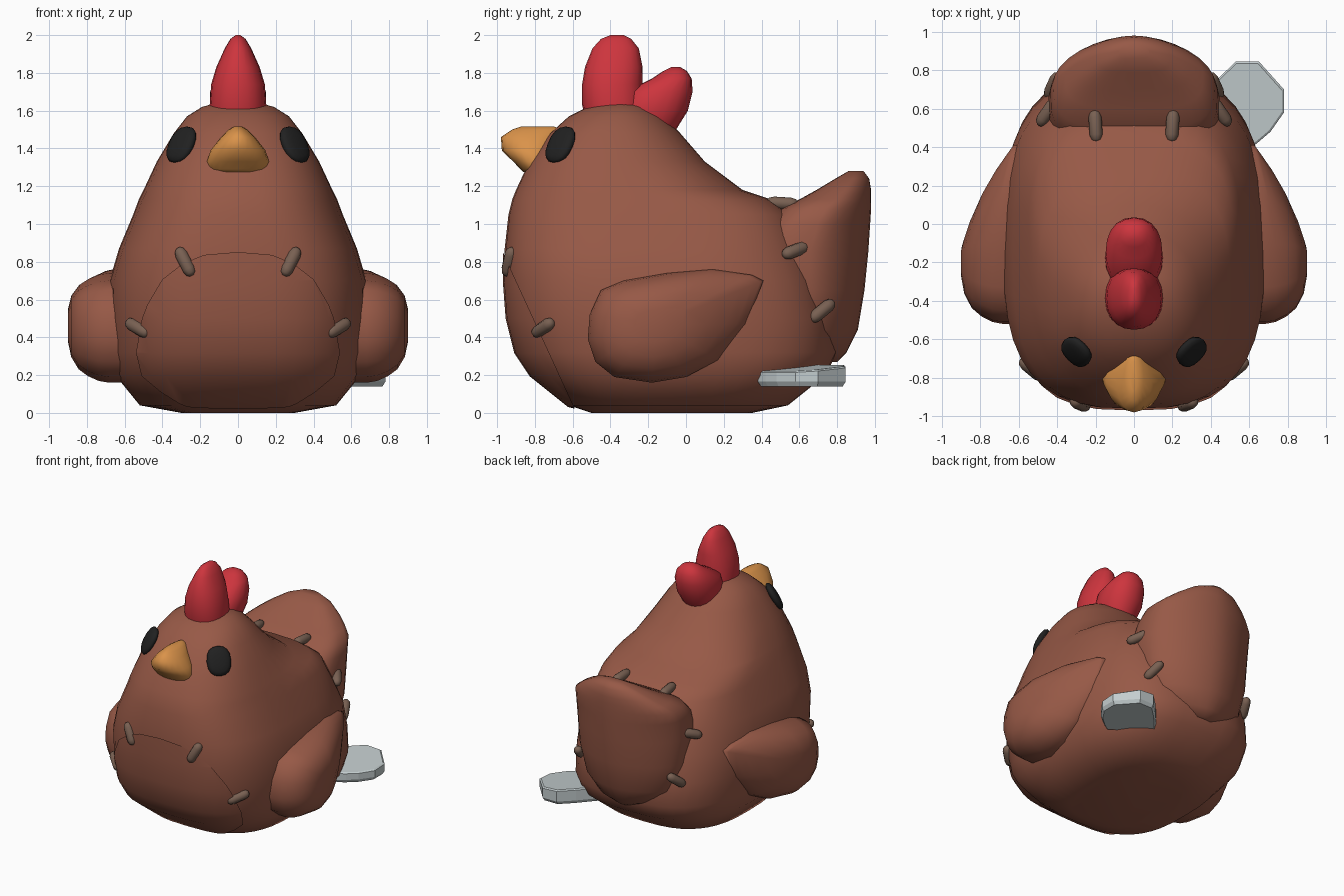
import bpy, bmesh, math
from mathutils import Vector

if "Cube" in bpy.data.objects:
    bpy.data.objects.remove(bpy.data.objects["Cube"])


def material(name, rgb):
    m = bpy.data.materials.new(name)
    m.diffuse_color = (*rgb, 1)
    m.use_nodes = True
    m.node_tree.nodes["Principled BSDF"].inputs["Base Color"].default_value = m.diffuse_color
    return m


BROWN = material("brown felt", (0.31, 0.10, 0.062))
RED = material("comb red", (0.61, 0.035, 0.047))
ORANGE = material("beak orange", (0.70, 0.29, 0.068))
BLACK = material("eye black", (0.015, 0.015, 0.015))
THREAD = material("thread brown", (0.19, 0.118, 0.085))
GREY = material("metal grey", (0.55, 0.61, 0.62))


def finish(bm, name, mat, angle=60):
    bmesh.ops.recalc_face_normals(bm, faces=bm.faces)
    me = bpy.data.meshes.new(name)
    bm.to_mesh(me)
    bm.free()
    ob = bpy.data.objects.new(name, me)
    bpy.context.collection.objects.link(ob)
    me.materials.append(mat)
    if angle:
        bpy.ops.object.select_all(action='DESELECT')
        ob.select_set(True)
        bpy.context.view_layer.objects.active = ob
        bpy.ops.object.shade_smooth_by_angle(angle=math.radians(angle))
    return ob


def skin(rings):
    """Closed skin through equal-length rings of points."""
    bm = bmesh.new()
    vs = [[bm.verts.new(p) for p in r] for r in rings]
    n = len(vs[0])
    for a, b in zip(vs, vs[1:]):
        for i in range(n):
            j = (i + 1) % n
            bm.faces.new((a[i], a[j], b[j], b[i]))
    bm.faces.new(vs[0])
    bm.faces.new(vs[-1])
    bmesh.ops.recalc_face_normals(bm, faces=bm.faces)
    return bm


def spow(v, p):
    return math.copysign(abs(v) ** p, v)


def loft(rows, nf=2.2, nb=2.2, seg=32):
    """Rows are (z, front y, back y, half width, optional back, front exponent)."""
    rings = []
    for z, yf, yb, w, *e in rows:
        c, d = (yf + yb) / 2, (yb - yf) / 2
        back = e[0] if e else nb
        front = e[1] if len(e) > 1 else nf
        ring = []
        for i in range(seg):
            t = 2 * math.pi * i / seg
            s = math.sin(t)
            p = 2 / (back if s > 0 else front)
            ring.append((w * spow(math.cos(t), p), c + d * spow(s, p), z))
        rings.append(ring)
    return skin(rings)


# Body
BODY = [(0, -.5, .35, .30), (.04, -.62, .54, .52), (.2, -.82, .74, .65),
        (.32, -.90, .80, .675), (.5, -.945, .78, .685), (.7, -.96, .73, .68),
        (.87, -.96, .66, .63), (1.05, -.94, .56, .555, 3.2, 2.7),
        (1.13, -.92, .45, .525, 3, 2.6), (1.18, -.90, .30, .50, 2.5, 2.5),
        (1.33, -.83, .10, .43, 2.2, 2.4), (1.48, -.72, -.03, .34, 2.1, 2.4),
        (1.57, -.62, -.12, .27, 2, 2.3), (1.62, -.52, -.2, .19, 2, 2),
        (1.65, -.42, -.3, .08, 2, 2)]
finish(loft(BODY, 2.9, 2.8, 40), "body", BROWN)

# Chest patch: a slightly inflated slice of the body in front of a tilted plane
bm = loft(BODY, 2.9, 2.8, 40)
bm.normal_update()
for v, n in [(v, v.normal.copy()) for v in bm.verts]:
    if v.co.z > .02:
        v.co += n * .01
bmesh.ops.bisect_plane(bm, geom=bm.verts[:] + bm.edges[:] + bm.faces[:],
                       plane_co=(0, -.96, .83), plane_no=(0, 1, .46),
                       clear_outer=True)
finish(bm, "chest_patch", BROWN)

# Tail
finish(loft([(.27, .5, .80, .12), (.32, .45, .85, .28), (.44, .4, .91, .38),
             (.65, .38, .945, .43), (.85, .35, .965, .445), (1.0, .42, .975, .435),
             (1.08, .5, .98, .42), (1.13, .60, .98, .36), (1.18, .69, .98, .29),
             (1.24, .79, .97, .19), (1.28, .86, .94, .08)], 3.5, 1.75), "tail", BROWN)

# Comb lobes
finish(loft([(1.55, -.53, -.22, .15), (1.63, -.55, -.22, .15),
             (1.74, -.55, -.23, .142), (1.83, -.535, -.23, .115),
             (1.93, -.495, -.25, .07), (1.98, -.45, -.29, .04),
             (2.0, -.40, -.33, .012)], seg=20), "front_comb", RED)
finish(loft([(1.45, -.36, -.08, .10), (1.52, -.36, -.04, .13),
             (1.6, -.36, .01, .15), (1.7, -.32, .035, .147),
             (1.77, -.18, .03, .11), (1.81, -.12, .005, .07),
             (1.83, -.08, -.03, .03)], seg=20), "rear_comb", RED)

# Beak
finish(loft([(1.275, -.86, -.7, .14), (1.29, -.875, -.7, .157),
             (1.33, -.915, -.69, .165), (1.39, -.975, -.67, .145),
             (1.46, -.98, -.66, .09), (1.50, -.92, -.66, .05),
             (1.517, -.87, -.7, .02)], 2, 2, 20), "beak", ORANGE)


# Wings: side outline shrunk outwards, thinning towards the rear tip
WING = [(.41, .70), (.35, .73), (.14, .76), (-.1, .74), (-.33, .70),
        (-.45, .65), (-.51, .52), (-.52, .39), (-.48, .27), (-.38, .19),
        (-.18, .16), (0, .19), (.17, .28), (.32, .47)]


def wing_ring(side, depth, scale):
    ring = []
    for y, z in WING:
        y2, z2 = -.16 + (y + .16) * scale, .47 + (z - .47) * scale
        f = min(1, (max(0, .42 - y2) / .55) ** .6)
        x = .5 if depth < 0 else .62 + .28 * depth * f
        ring.append((side * x, y2, z2))
    return ring


def ball(name, mat, centre, axis, radii):
    """Flattened ball with a slightly squarish outline."""
    bm = bmesh.new()
    bmesh.ops.create_uvsphere(bm, u_segments=16, v_segments=8, radius=1)
    rot = Vector(axis).to_track_quat('Z', 'Y').to_matrix()
    for v in bm.verts:
        v.co = Vector(centre) + rot @ Vector(
            [spow(a, .85) * r for a, r in zip(v.co, radii)])
    finish(bm, name, mat)


def stitch(name, centre, axis):
    rot = Vector(axis).to_track_quat('Z', 'Y').to_matrix()
    rings = []
    for h, r in [(-.083, .012), (-.07, .027), (-.045, .034),
                 (.045, .034), (.07, .027), (.083, .012)]:
        rings.append([Vector(centre) + rot @ Vector(
            (r * math.cos(k * math.pi / 5), r * math.sin(k * math.pi / 5), h))
            for k in range(10)])
    finish(skin(rings), name, THREAD)


STITCHES = [("upper_chest", (.28, -.935, .80), (.07, .03, .14)),
            ("lower_chest", (.53, -.755, .45), (.12, .10, .07)),
            ("top_tail", (.20, .51, 1.11), (.01, .16, -.01)),
            ("upper_tail", (.45, .58, .86), (-.09, .13, .05)),
            ("lower_tail", (.42, .72, .54), (-.05, .11, .09))]

for side, label in ((1, "right"), (-1, "left")):
    finish(skin([wing_ring(side, d, s) for d, s in
                 ((-1, 1), (.22, 1), (.42, .97), (.62, .89), (.8, .77),
                  (.94, .56), (1, .3))]),
           label + "_wing", BROWN)
    ball(label + "_eye", BLACK, (side * .30, -.665, 1.42),
         (side * .62, -.62, .48), (.088, .108, .032))
    for name, c, a in STITCHES:
        stitch(f"{label}_{name}_stitch", (side * c[0], c[1], c[2]),
               (side * a[0], a[1], a[2]))

# Metal tab sticking out at the rear right, with a chamfered underside
TAB = [(.28, .58), (.43, .75), (.53, .845), (.65, .845), (.78, .70),
       (.78, .58), (.71, .48), (.64, .42), (.58, .38)]
tab_rings = []
for low, s in ((.14, .93), (.165, 1), (None, 1), (None, .95)):
    tab_rings.append([(.56 + (x - .56) * s, .62 + (y - .62) * s,
                       low or .23 + .06 * (y - .62) - .06 * (x - .56)
                       + (.008 if s < 1 else 0)) for x, y in TAB])
finish(skin(tab_rings), "metal_tab", GREY, 0)
